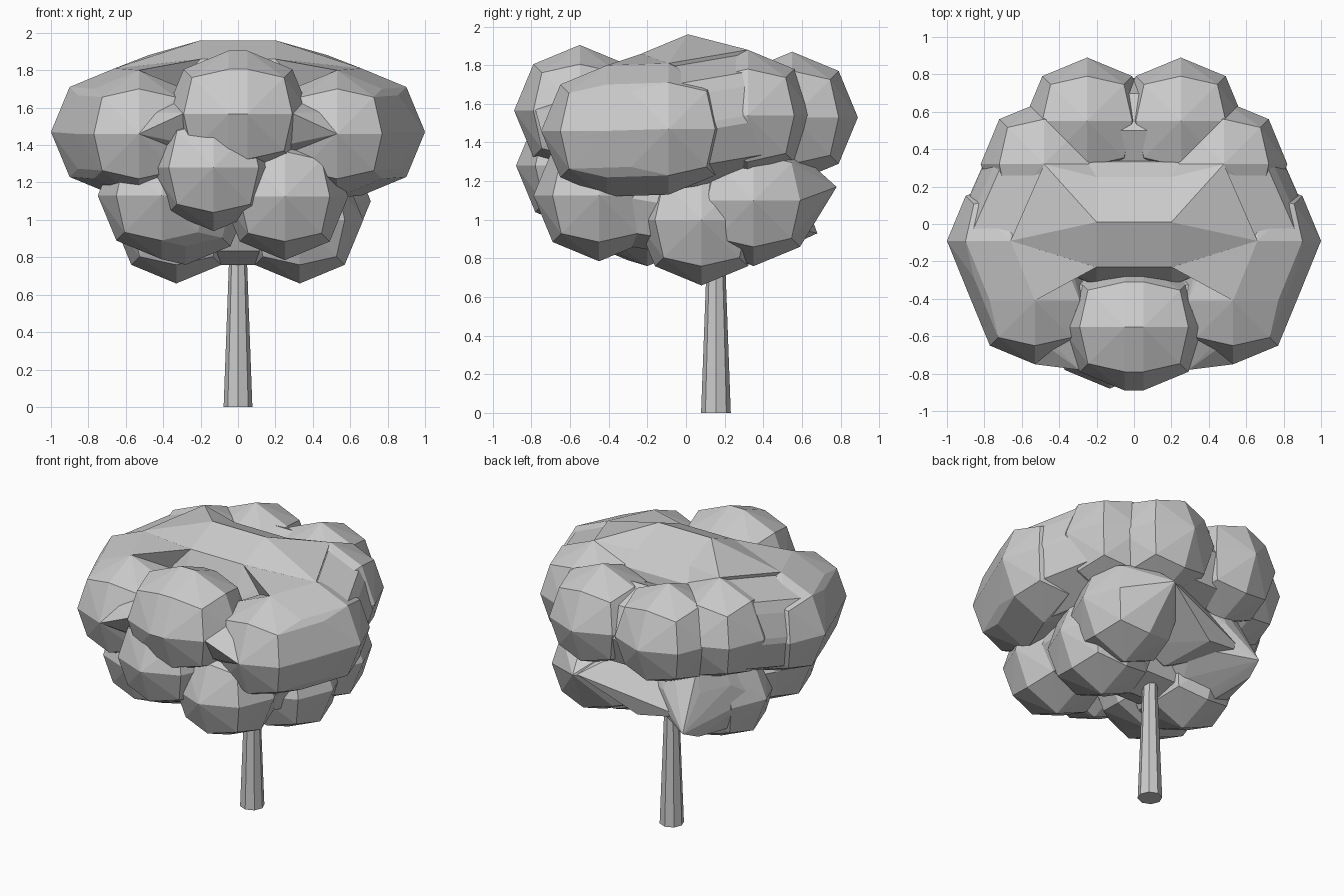
import bpy
import bmesh
from mathutils import Vector

cube = bpy.data.objects.get("Cube")
if cube:
    bpy.data.objects.remove(cube, do_unlink=True)

# One plain grey for the whole tree
grey = bpy.data.materials.new("plain_grey")
grey.use_nodes = True
colour = (0.6, 0.6, 0.6, 1)
grey.diffuse_color = colour
grey.node_tree.nodes["Principled BSDF"].inputs["Base Color"].default_value = colour

R = 0.34  # radius of a leaf ball


def finish(name, bm):
    bmesh.ops.recalc_face_normals(bm, faces=bm.faces)
    mesh = bpy.data.meshes.new(name)
    bm.to_mesh(mesh)
    bm.free()
    mesh.materials.append(grey)
    obj = bpy.data.objects.new(name, mesh)
    bpy.context.collection.objects.link(obj)
    return obj


def ball_points(centre, radius=R):
    """Points of a cube with each side cut in four, rounded to a ball."""
    steps = (-1, 0, 1)
    return [Vector(centre) + Vector((x, y, z)).normalized() * radius
            for x in steps for y in steps for z in steps if (x, y, z) != (0, 0, 0)]


def clump(name, centres, radius=R, extra=()):
    """Faceted leaf clump: a tight skin around balls and extra points."""
    bm = bmesh.new()
    for c in centres:
        for p in ball_points(c, radius):
            bm.verts.new(p)
    for p in extra:
        bm.verts.new(p)
    bmesh.ops.convex_hull(bm, input=bm.verts)
    loose = [v for v in bm.verts if not v.link_faces]
    bmesh.ops.delete(bm, geom=loose, context='VERTS')
    return finish(name, bm)


up = Vector((0, 0, R))
forward = Vector((0, -R, 0))

# Upper crown, mirrored left and right
for side, s in (("left", 1), ("right", -1)):
    front = Vector((s * 0.53, -0.41, 1.46))
    outer = Vector((s * 0.66, -0.09, 1.47))
    rear = Vector((s * 0.48, 0.32, 1.54))
    top = Vector((s * 0.2, 0.01, 1.62))
    clump(f"{side}_front_crown", [front, outer])
    clump(f"{side}_rear_crown", [rear])
    clump(f"{side}_back_crown", [(s * 0.25, 0.55, 1.53)])
    # webs that join neighbouring balls
    clump(f"{side}_rear_web", [outer, rear], 0.32)
    clump(f"{side}_brow_web", [front, (s * 0.15, -0.5, 1.52)], 0.2,
          [front + forward, (s * 0.29, -0.78, 1.57)])
    # sloping roof from the top ridge to the balls around it
    clump(f"{side}_roof", [top], R, [outer + up, rear + up, (s * 0.25, 0.33, 1.77)])
    clump(f"{side}_front_roof", [], R, [top + Vector((0, -0.24, 0.24)), front + up,
                                        outer + up, (s * 0.3, -0.1, 1.4)])
    clump(f"{side}_bottom_clump", [(s * 0.33, 0.08, 1.0)])

clump("top_crown", [(-0.2, 0.01, 1.62), (0.2, 0.01, 1.62)], R,
      [(-0.25, 0.33, 1.77), (0.25, 0.33, 1.77)])
clump("front_crown", [(-0.05, -0.55, 1.565), (0.05, -0.55, 1.565)])
clump("back_web", [(-0.12, 0.5, 1.5), (0.12, 0.5, 1.5)], 0.28)

# Lower clumps
clump("bottom_web", [(-0.33, 0.08, 1.01), (0.33, 0.08, 1.01)], 0.25)
clump("front_right_clump", [(-0.13, -0.54, 1.28)])
clump("front_left_clump", [(0.25, -0.45, 1.125)])
clump("left_web", [(0.25, -0.4, 1.13), (0.31, 0.08, 1.05)], 0.25, [(0.55, 0.13, 1.2)])
clump("side_right_clump", [(-0.28, -0.2, 1.1), (-0.41, -0.3, 1.13)])
clump("back_left_clump", [(0.37, 0.35, 1.1)], R, [(0.32, 0.78, 1.17)])
clump("back_right_clump", [(-0.25, 0.3, 1.15), (-0.33, 0.12, 1.03)], 0.3,
      [(-0.45, 0.68, 0.93), (-0.48, 0.55, 0.87)])
clump("back_middle_clump", [(0, 0.3, 1.17)], 0.28,
      [(0.3, 0.76, 1.17), (-0.08, 0.64, 0.95), (-0.4, 0.6, 1.0)])

# Leafy middle closing the gaps between clumps
clump("inner_core", [(0, 0, 1.3), (0, 0.05, 1.4)], 0.42)

# Tapered eight-sided trunk
bm = bmesh.new()
bmesh.ops.create_cone(bm, cap_ends=True, segments=8, radius1=0.077, radius2=0.04, depth=1.0)
bmesh.ops.translate(bm, verts=bm.verts, vec=(0, 0.155, 0.5))
finish("trunk", bm)
